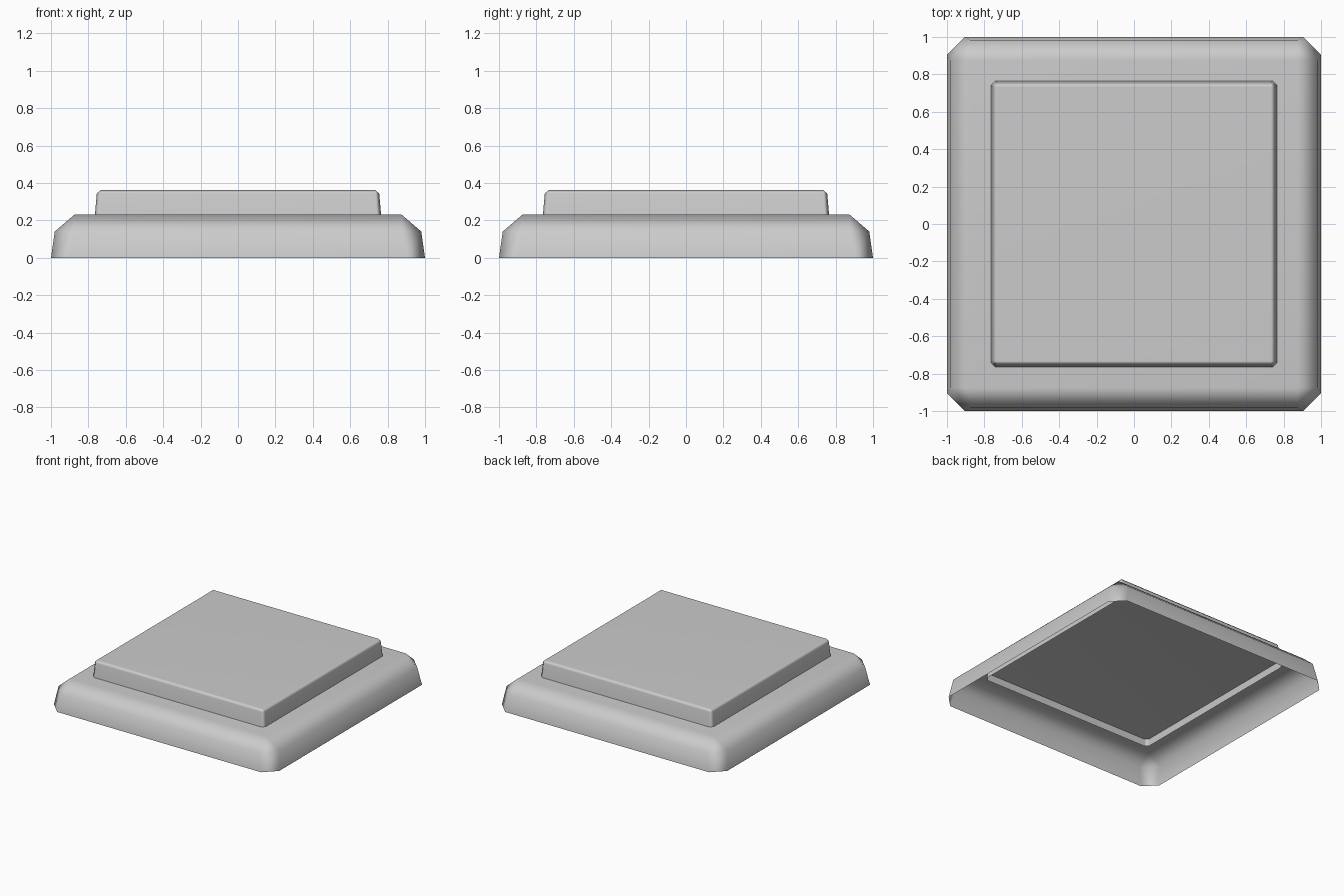
import bpy, bmesh

if "Cube" in bpy.data.objects:
    bpy.data.objects.remove(bpy.data.objects["Cube"])


def chamfered_slab(name, z0, half0, cut0, z1, half1, z2, half2):
    """Open-bottomed tapered slab with cut corners and a bevelled top edge."""
    bm = bmesh.new()

    def ring(h, c, z):
        k = h - c
        pts = [(k, -h), (h, -k), (h, k), (k, h), (-k, h), (-h, k), (-h, -k), (-k, -h)]
        # order starts so that pairs (0,1), (2,3)... are the corner cuts
        return [bm.verts.new((x, y, z)) for x, y in pts]

    low = ring(half0, cut0, z0)
    mid = ring(half1, half1 - half2, z1)
    top = [bm.verts.new((sx * half2, sy * half2, z2))
           for sx, sy in ((1, -1), (1, 1), (-1, 1), (-1, -1))]

    # side walls
    for i in range(8):
        j = (i + 1) % 8
        bm.faces.new((low[i], low[j], mid[j], mid[i]))
    # bevel strips and corner triangles
    for c in range(4):
        a, b, n = 2 * c, 2 * c + 1, (2 * c + 2) % 8
        bm.faces.new((mid[a], mid[b], top[c]))
        bm.faces.new((mid[b], mid[n], top[(c + 1) % 4], top[c]))
    # top cap
    bm.faces.new(top)

    mesh = bpy.data.meshes.new(name)
    bm.to_mesh(mesh)
    bm.free()
    obj = bpy.data.objects.new(name, mesh)
    bpy.context.collection.objects.link(obj)
    for p in mesh.polygons:
        p.use_smooth = True
    # keep the large flats reading as flat
    mod = obj.modifiers.new("weighted_normals", 'WEIGHTED_NORMAL')
    mod.weight = 50
    return obj


# wide lower step
chamfered_slab("lower_step", 0.0, 1.0, 0.095, 0.14, 0.98, 0.23, 0.875)
# narrower upper step, sunk slightly into the lower one
chamfered_slab("upper_step", 0.175, 0.77, 0.025, 0.343, 0.755, 0.363, 0.733)
